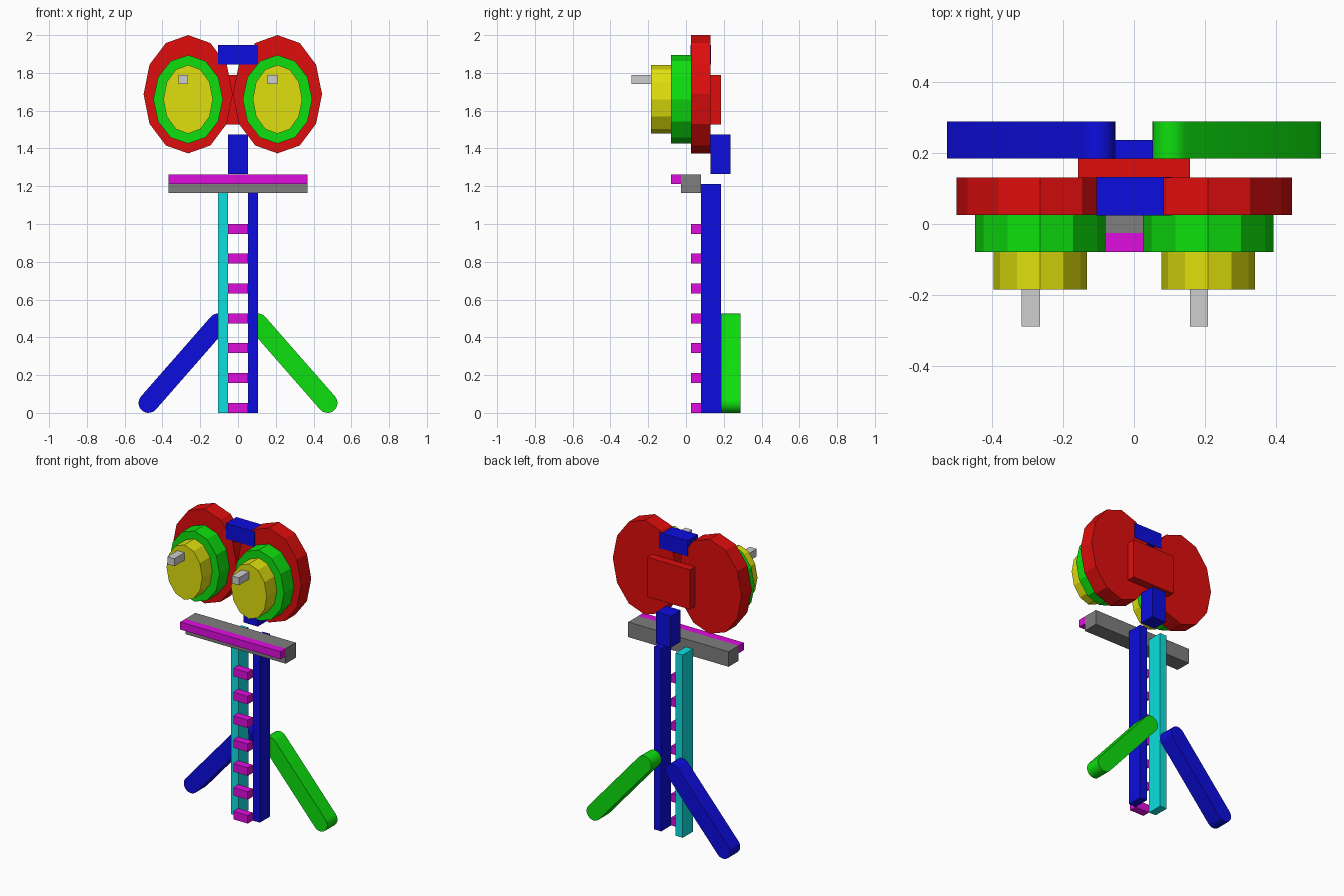
import bpy, bmesh, math

if "Cube" in bpy.data.objects:
    bpy.data.objects.remove(bpy.data.objects["Cube"])


def material(name, r, g, b):
    m = bpy.data.materials.new(name)
    m.diffuse_color = (r, g, b, 1)
    m.use_nodes = True
    m.node_tree.nodes["Principled BSDF"].inputs["Base Color"].default_value = m.diffuse_color
    return m


HI, LO = 0.74, 0.004
RED = material("red", HI, LO, LO)
GREEN = material("green", LO, HI, LO)
BLUE = material("blue", LO, LO, HI)
YELLOW = material("yellow", HI, HI, LO)
CYAN = material("cyan", LO, HI, HI)
MAGENTA = material("magenta", HI, LO, HI)
GREY = material("grey", 0.21, 0.21, 0.21)
PALE = material("pale grey", 0.62, 0.62, 0.62)


def prism(name, outline, y0, y1, mat):
    """Extrude an (x, z) outline from y0 to y1."""
    bm = bmesh.new()
    face = bm.faces.new([bm.verts.new((x, y0, z)) for x, z in outline])
    ext = bmesh.ops.extrude_face_region(bm, geom=[face])
    for v in ext["geom"]:
        if isinstance(v, bmesh.types.BMVert):
            v.co.y = y1
    bmesh.ops.recalc_face_normals(bm, faces=bm.faces)
    mesh = bpy.data.meshes.new(name)
    bm.to_mesh(mesh)
    bm.free()
    mesh.materials.append(mat)
    ob = bpy.data.objects.new(name, mesh)
    bpy.context.collection.objects.link(ob)
    return ob


def box(name, x0, x1, y0, y1, z0, z1, mat):
    return prism(name, [(x0, z0), (x1, z0), (x1, z1), (x0, z1)], y0, y1, mat)


def disc(name, cx, cz, rx, rz, y0, y1, mat):
    angles = [i * math.tau / 12 for i in range(12)]
    return prism(name, [(cx + rx * math.cos(a), cz + rz * math.sin(a)) for a in angles], y0, y1, mat)


def rounded_bar(name, a, b, r, y0, y1, mat, n=10):
    """Bar from a to b in the xz plane with half-round ends."""
    t = math.atan2(b[1] - a[1], b[0] - a[0])
    pts = []
    for (cx, cz), start in ((b, t - math.pi / 2), (a, t + math.pi / 2)):
        for i in range(n + 1):
            s = start + math.pi * i / n
            pts.append((cx + r * math.cos(s), cz + r * math.sin(s)))
    ob = prism(name, pts, y0, y1, mat)
    bpy.context.view_layer.objects.active = ob
    ob.select_set(True)
    bpy.ops.object.shade_smooth_by_angle(angle=math.radians(30))
    ob.select_set(False)
    return ob


# Ladder: two posts and seven rungs
box("left_post", -0.105, -0.053, 0.079, 0.184, 0, 1.211, CYAN)
box("right_post", 0.053, 0.105, 0.079, 0.184, 0, 1.211, BLUE)
for i in range(7):
    z = i * 0.158
    box(f"rung_{i + 1}", -0.053, 0.053, 0.026, 0.079, z, z + 0.053, MAGENTA)

# Splayed rear legs
for side, s, mat in (("left", -1, BLUE), ("right", 1, GREEN)):
    rounded_bar(f"{side}_leg", (s * 0.105, 0.474), (s * 0.474, 0.0525), 0.0525, 0.184, 0.289, mat)

# Shelf with front trim
box("shelf", -0.368, 0.368, -0.026, 0.079, 1.163, 1.263, GREY)
box("shelf_trim", -0.368, 0.368, -0.079, -0.026, 1.213, 1.263, MAGENTA)

# Neck and plate joining the eyes
box("neck", -0.053, 0.053, 0.131, 0.236, 1.265, 1.474, BLUE)
box("back_plate", -0.158, 0.158, 0.131, 0.184, 1.527, 1.789, RED)
box("bridge", -0.105, 0.105, 0.024, 0.133, 1.845, 1.948, BLUE)

# Stepped eyes with pegs
for side, cx in (("left", -0.264), ("right", 0.209)):
    disc(f"{side}_eye_rim", cx, 1.687, 0.236, 0.313, 0.026, 0.131, RED)
    disc(f"{side}_eye_ring", cx, 1.66, 0.184, 0.234, -0.079, 0.026, GREEN)
    disc(f"{side}_eye_centre", cx, 1.66, 0.131, 0.182, -0.184, -0.079, YELLOW)
    box(f"{side}_eye_peg", cx - 0.052, cx, -0.289, -0.184, 1.74, 1.79, PALE)
